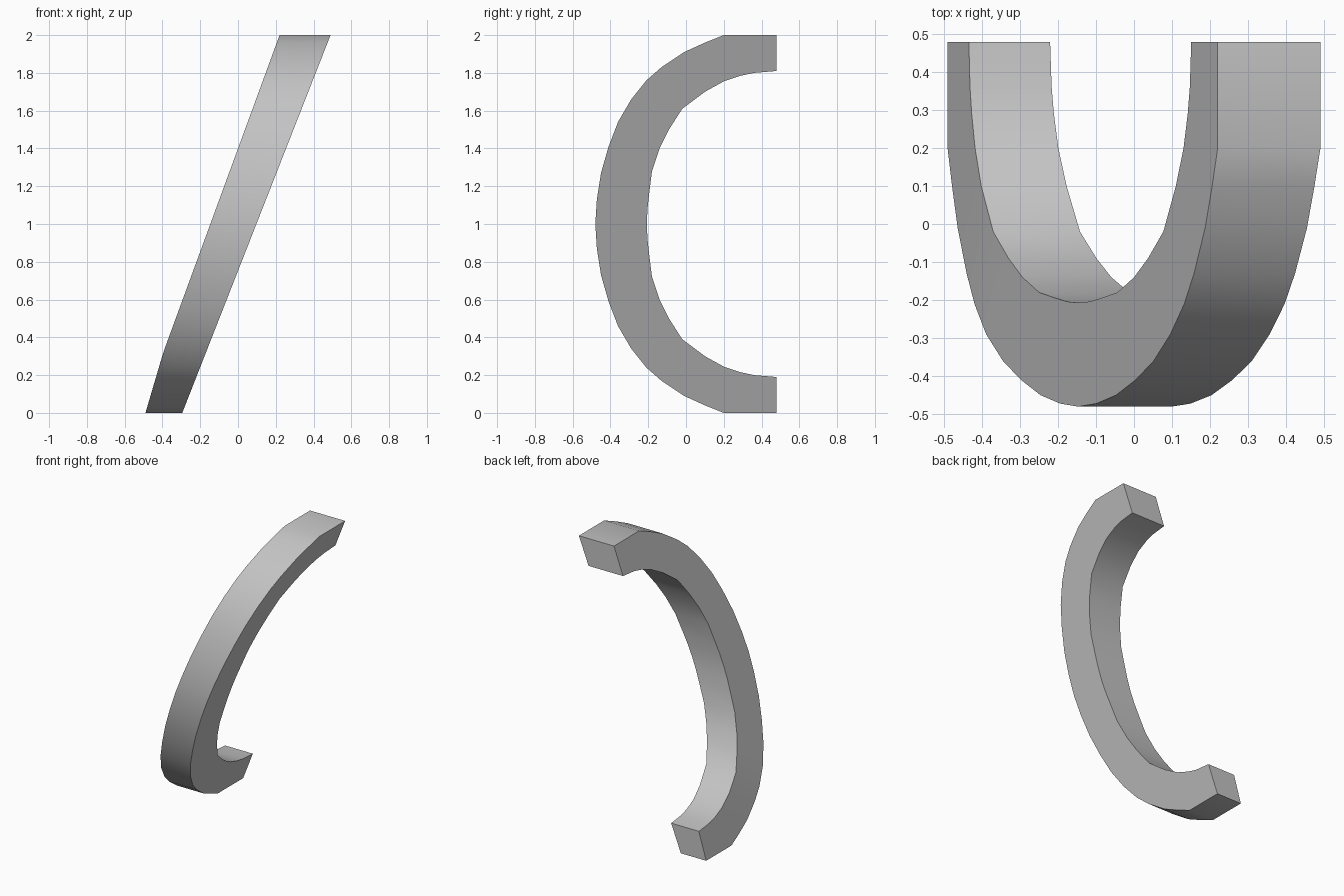
import bpy
import bmesh
import math

cube = bpy.data.objects.get("Cube")
if cube:
    bpy.data.objects.remove(cube, do_unlink=True)

grey = bpy.data.materials.new("plain grey")
grey.use_nodes = True
colour = (0.55, 0.55, 0.55, 1)
grey.diffuse_color = colour
grey.node_tree.nodes["Principled BSDF"].inputs["Base Color"].default_value = colour

# Upper half of the C profile (y, height above the middle), tip to middle
outer = [(0.478, 1), (0.2, 1), (0.1, 0.96), (-0.01, 0.91), (-0.13, 0.83), (-0.21, 0.76),
         (-0.29, 0.66), (-0.36, 0.54), (-0.41, 0.41), (-0.45, 0.27), (-0.472, 0.13), (-0.48, 0)]
inner = [(0.478, 0.81), (0.36, 0.8), (0.29, 0.785), (0.2, 0.755), (0.1, 0.7), (-0.02, 0.61),
         (-0.09, 0.5), (-0.14, 0.4), (-0.18, 0.28), (-0.195, 0.16), (-0.204, 0.08), (-0.207, 0)]


def full_arc(half):
    """Mirror a half profile about its middle height."""
    return [(y, 1 + h) for y, h in half] + [(y, 1 - h) for y, h in half[-2::-1]]


def right_side(z):
    """Leaning side at -x, a little steeper near the foot."""
    return max(-0.49 + 0.295 * z, -0.513 + 0.3665 * z)


def left_side(z):
    return -0.295 + 0.3925 * z


# Sweep a four-cornered section along the leaning arc
bm = bmesh.new()
sections = []
for (yo, zo), (yi, zi) in zip(full_arc(outer), full_arc(inner)):
    corners = [(right_side(zo), yo, zo), (left_side(zo), yo, zo),
               (left_side(zi), yi, zi), (right_side(zi), yi, zi)]
    sections.append([bm.verts.new(c) for c in corners])
for a, b in zip(sections, sections[1:]):
    for i in range(4):
        j = (i + 1) % 4
        bm.faces.new((a[i], a[j], b[j], b[i]))
bm.faces.new(sections[0])
bm.faces.new(sections[-1][::-1])
bmesh.ops.recalc_face_normals(bm, faces=bm.faces[:])

mesh = bpy.data.meshes.new("curved_bar")
bm.to_mesh(mesh)
bm.free()
mesh.materials.append(grey)
bar = bpy.data.objects.new("curved_bar", mesh)
bpy.context.collection.objects.link(bar)

# Smooth the curve, keep the edges of the bar sharp
bpy.ops.object.select_all(action="DESELECT")
bar.select_set(True)
bpy.context.view_layer.objects.active = bar
bpy.ops.object.shade_smooth_by_angle(angle=math.radians(35))
